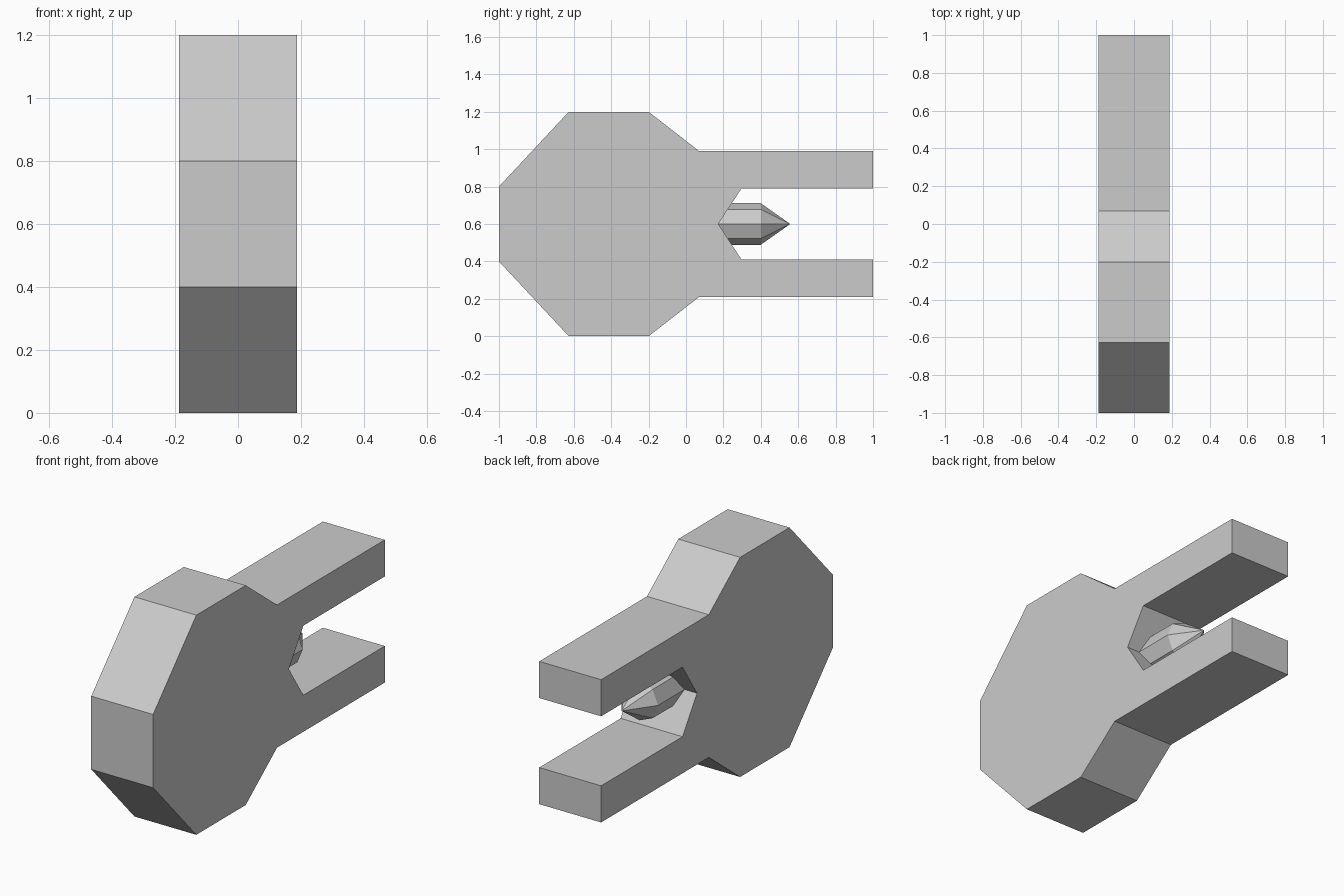
import bpy, bmesh, math

if "Cube" in bpy.data.objects:
    bpy.data.objects.remove(bpy.data.objects["Cube"])

MID_Z = 0.6        # height of the symmetry plane
HALF_W = 0.187     # half thickness of the body

grey = bpy.data.materials.new("light grey")
grey.diffuse_color = (0.6, 0.6, 0.6, 1)
grey.use_nodes = True
grey.node_tree.nodes["Principled BSDF"].inputs["Base Color"].default_value = grey.diffuse_color


def finish(name, bm):
    """Turn a bmesh into a named flat-shaded object."""
    bmesh.ops.recalc_face_normals(bm, faces=bm.faces)
    mesh = bpy.data.meshes.new(name)
    bm.to_mesh(mesh)
    bm.free()
    mesh.materials.append(grey)
    obj = bpy.data.objects.new(name, mesh)
    bpy.context.collection.objects.link(obj)
    return obj


# Forked body: upper half of the side outline (y, height above the middle),
# mirrored downwards and extruded across x
upper = [(-1, 0.2), (-0.627, 0.6), (-0.2, 0.6), (0.07, 0.39),
         (1, 0.39), (1, 0.19), (0.297, 0.19)]
notch = [(0.172, 0)]
outline = upper + notch + [(y, -h) for y, h in reversed(upper)]

bm = bmesh.new()
side = bm.faces.new([bm.verts.new((-HALF_W, y, MID_Z + h)) for y, h in outline])
ext = bmesh.ops.extrude_face_region(bm, geom=[side])
verts = [v for v in ext["geom"] if isinstance(v, bmesh.types.BMVert)]
bmesh.ops.translate(bm, verts=verts, vec=(2 * HALF_W, 0, 0))
finish("forked_body", bm)

# Centre pin: eight-sided rod with a pointed end, rooted in the notch
SIDES, RADIUS = 8, 0.111
bm = bmesh.new()


def ring(y):
    return [bm.verts.new((RADIUS * math.sin(math.tau * i / SIDES), y,
                          MID_Z + RADIUS * math.cos(math.tau * i / SIDES)))
            for i in range(SIDES)]


base, shoulder = ring(0.12), ring(0.4)
tip = bm.verts.new((0, 0.557, MID_Z))
bm.faces.new(base)
for i in range(SIDES):
    j = (i + 1) % SIDES
    bm.faces.new((base[i], base[j], shoulder[j], shoulder[i]))
    bm.faces.new((shoulder[i], shoulder[j], tip))
finish("centre_pin", bm)
